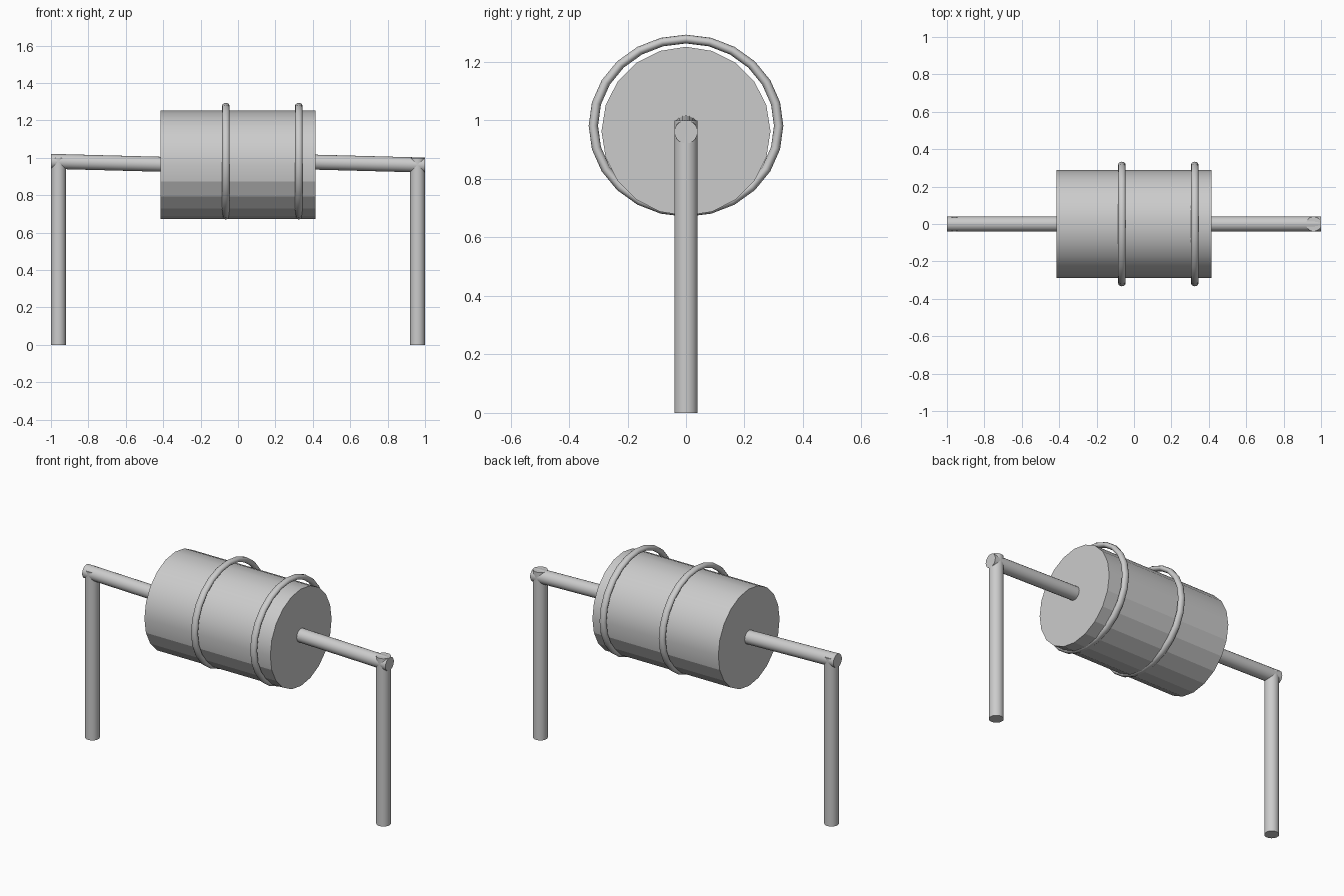
import bpy
from math import pi, radians
from mathutils import Vector, Matrix

cube = bpy.data.objects.get("Cube")
if cube:
    bpy.data.objects.remove(cube, do_unlink=True)

grey = bpy.data.materials.new("plain grey")
grey.use_nodes = True
colour = (0.6, 0.6, 0.6, 1)
grey.diffuse_color = colour
grey.node_tree.nodes["Principled BSDF"].inputs["Base Color"].default_value = colour


def finish(name):
    obj = bpy.context.object
    obj.name = name
    obj.data.materials.append(grey)
    bpy.ops.object.shade_smooth_by_angle(angle=radians(35))
    return obj


def rod(name, start, end, radius):
    """Capped cylinder running between two points."""
    a, b = Vector(start), Vector(end)
    bpy.ops.mesh.primitive_cylinder_add(vertices=20, radius=radius, depth=(b - a).length)
    obj = finish(name)
    turn = Vector((0, 0, 1)).rotation_difference(b - a).to_matrix().to_4x4()
    obj.data.transform(Matrix.Translation((a + b) / 2) @ turn)
    return obj


# Drum body: rounded shading above, faceted underside
body = rod("body", (-0.415, 0, 0.963), (0.415, 0, 0.963), 0.289)
for face in body.data.polygons:
    if face.normal.z < -0.2:
        face.use_smooth = False

# Wire leads, each drooping slightly toward +x
rod("right_lead", (-1, 0, 0.981), (-0.4, 0, 0.965), 0.04)
rod("left_lead", (0.4, 0, 0.977), (1, 0, 0.961), 0.04)

# Upright legs
for side, x in (("right", -0.96), ("left", 0.96)):
    rod(side + "_leg", (x, 0, 0), (x, 0, 1.0), 0.04)

# Slightly flattened bands around the drum, resting low on it
for name, x in (("middle_band", -0.065), ("end_band", 0.325)):
    bpy.ops.mesh.primitive_torus_add(major_segments=24, minor_segments=12,
                                     major_radius=0.317, minor_radius=0.016)
    band = finish(name)
    band.data.transform(Matrix.Translation((x, 0, 0.982))
                        @ Matrix.Rotation(pi / 2, 4, "Y")
                        @ Matrix.Diagonal((0.935, 1, 1.25, 1)))
